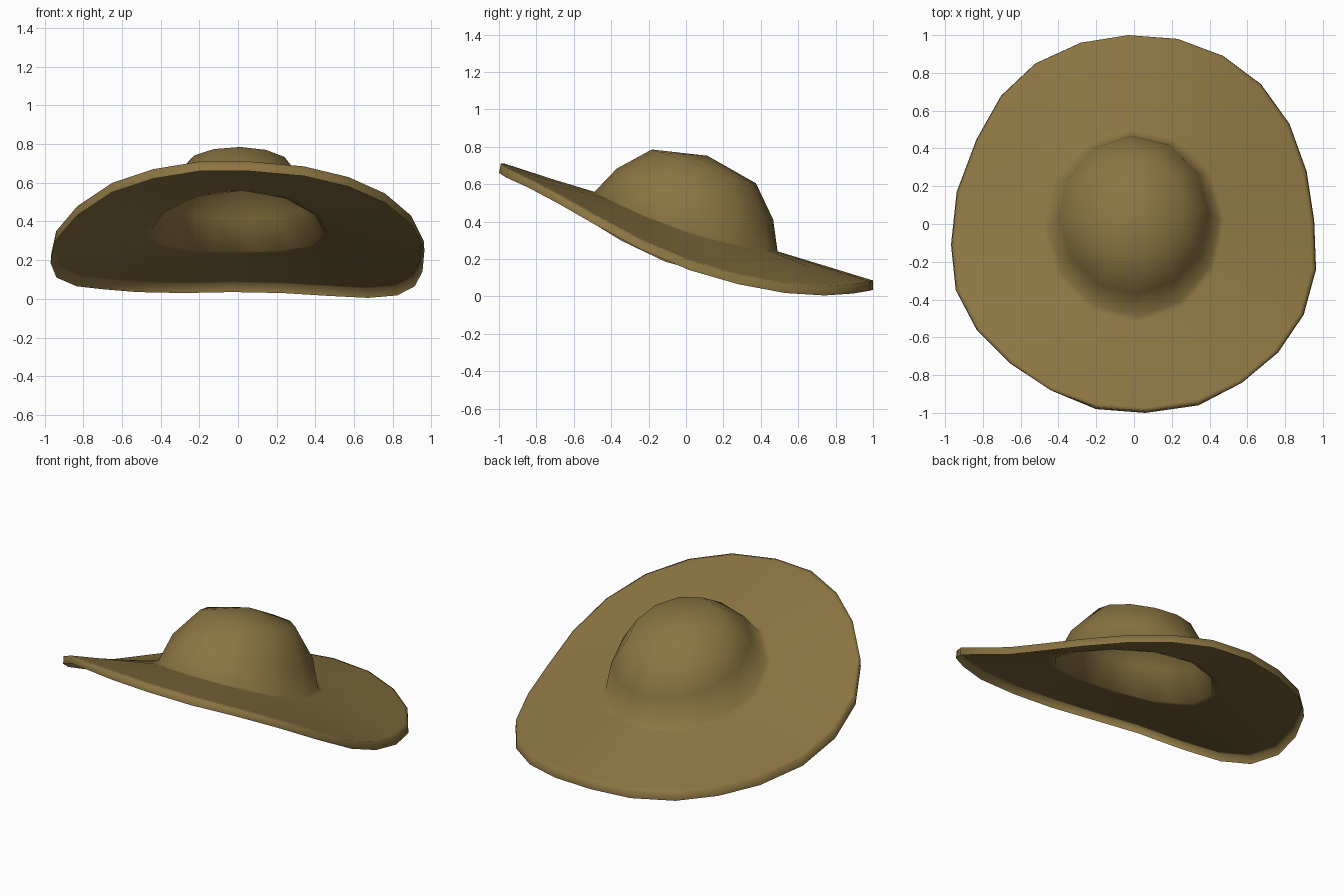
import bpy, bmesh, math
from mathutils import Vector

if "Cube" in bpy.data.objects:
    bpy.data.objects.remove(bpy.data.objects["Cube"])

straw = bpy.data.materials.new("straw_brown")
straw.diffuse_color = (0.26, 0.178, 0.055, 1)
straw.use_nodes = True
straw.node_tree.nodes["Principled BSDF"].inputs["Base Color"].default_value = straw.diffuse_color

# Rim outline, clockwise from the back: x, y, top height
RIM = [(-.03, 1.0, .085), (.23, .98, .08), (.47, .89, .065), (.67, .74, .055),
       (.82, .53, .068), (.91, .28, .115), (.95, .02, .19), (.96, -.24, .30),
       (.895, -.48, .43), (.76, -.68, .545), (.57, -.84, .63), (.34, -.95, .685),
       (.06, -.99, .71), (-.20, -.97, .71), (-.44, -.88, .67), (-.65, -.74, .60),
       (-.83, -.56, .48), (-.94, -.35, .35), (-.965, -.11, .235), (-.935, .17, .16),
       (-.83, .45, .115), (-.70, .68, .10), (-.52, .85, .085), (-.28, .96, .08)]
N = len(RIM)
TILT = math.atan(0.325)
LIP = 0.05


def crown_ring(offset, ry, rx, droop):
    """Tilted twelve-sided ring, with midpoints added to meet the rim's sides."""
    def point(i):
        a = 2 * math.pi * i / N - math.radians(2.5)
        x, v = rx * math.sin(a), ry * math.cos(a)
        return Vector((x, v * math.cos(TILT) + offset * math.sin(TILT),
                       .40 - v * math.sin(TILT) + offset * math.cos(TILT) - droop * x * x))
    return [point(i) if i % 2 == 0 else (point(i - 1) + point(i + 1)) / 2 for i in range(N)]


base = crown_ring(0, .515, .45, .25)
rim = [Vector(p) for p in RIM]


def brim_ring(t):
    return [b.lerp(r, t) for b, r in zip(base, rim)]


# Turned-down lip flares very slightly outward
lip = [Vector((p.x * 1.004, p.y - (.01 if p.y < -.9 else 0), p.z - LIP)) for p in rim]

# Rings from the lip up over the brim to the crown
rings = [lip, rim, brim_ring(.96), brim_ring(.5), brim_ring(.06), base,
         crown_ring(.155, .44, .395, .12), crown_ring(.31, .293, .27, .05)]

bm = bmesh.new()
loops = [[bm.verts.new(p) for p in ring] for ring in rings]
for lo, hi in zip(loops, loops[1:]):
    for i in range(N):
        j = (i + 1) % N
        bm.faces.new((lo[j], lo[i], hi[i], hi[j]))
apex = bm.verts.new((0, .37 * math.sin(TILT), .40 + .37 * math.cos(TILT)))
for i in range(N):
    bm.faces.new((loops[-1][(i + 1) % N], loops[-1][i], apex))
for f in bm.faces:
    f.smooth = True

mesh = bpy.data.meshes.new("straw_hat")
bm.to_mesh(mesh)
bm.free()
mesh.materials.append(straw)
hat = bpy.data.objects.new("straw_hat", mesh)
bpy.context.collection.objects.link(hat)
